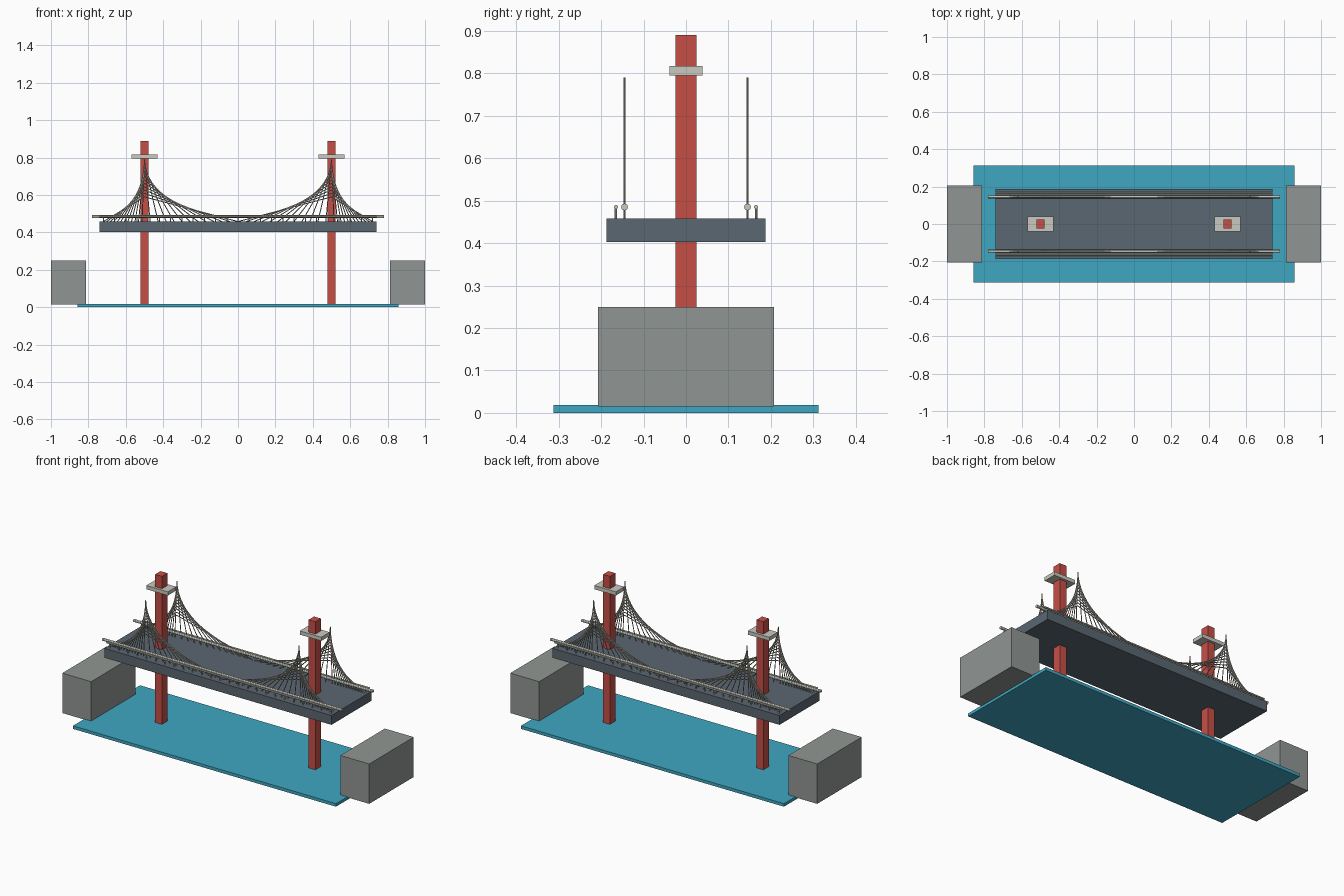
import bpy
from mathutils import Vector

old = bpy.data.objects.get("Cube")
if old:
    bpy.data.objects.remove(old, do_unlink=True)


def material(name, rgb):
    col = tuple((c / 255) ** 2.2 for c in rgb) + (1,)
    m = bpy.data.materials.new(name)
    m.use_nodes = True
    m.diffuse_color = col
    m.node_tree.nodes["Principled BSDF"].inputs["Base Color"].default_value = col
    return m


RED = material("tower red", (197, 80, 72))
WATER = material("water blue", (66, 166, 193))
STONE = material("abutment grey", (143, 149, 146))
ASPHALT = material("deck slate", (91, 103, 113))
PALE = material("pale concrete", (200, 200, 190))
STEEL = material("cable steel", (160, 158, 148))


def box(name, x, y, z, mat):
    """Box from (min, max) ranges."""
    rng = (x, y, z)
    bpy.ops.mesh.primitive_cube_add(size=1, location=[(a + b) / 2 for a, b in rng])
    ob = bpy.context.object
    ob.name = name
    ob.scale = [b - a for a, b in rng]
    ob.data.materials.append(mat)
    return ob


def rods(name, segments, radius, mat, sides=8):
    """One object holding a round rod for every pair of end points."""
    parts = []
    for a, b in segments:
        a, b = Vector(a), Vector(b)
        bpy.ops.mesh.primitive_cylinder_add(vertices=sides, radius=radius,
                                            depth=(b - a).length, location=(a + b) / 2)
        ob = bpy.context.object
        ob.rotation_euler = (b - a).to_track_quat('Z', 'Y').to_euler()
        parts.append(ob)
    bpy.ops.object.select_all(action='DESELECT')
    for ob in parts:
        ob.select_set(True)
    if len(parts) > 1:
        bpy.ops.object.join()
    ob = bpy.context.object
    ob.name = name
    ob.data.materials.append(mat)
    bpy.ops.object.shade_smooth_by_angle()
    return ob


DECK_TOP = 0.458
TOWER_X = 0.5

# Water and deck
box("water", (-0.857, 0.857), (-0.312, 0.312), (0, 0.018), WATER)
box("deck", (-0.74, 0.74), (-0.187, 0.187), (0.403, DECK_TOP), ASPHALT)

# Towers, caps and abutments at both ends
for s, side in ((1, "left"), (-1, "right")):
    cx = s * TOWER_X
    box(side + "_tower", (cx - 0.022, cx + 0.022), (-0.025, 0.025), (0.015, 0.89), RED)
    box(side + "_tower_cap", (cx - 0.07, cx + 0.07), (-0.039, 0.039), (0.795, 0.817), PALE)
    box(side + "_abutment", sorted((s * 0.812, s)), (-0.207, 0.207), (0.015, 0.25), STONE)

# Girder pipes, railings and cable fans on both edges
COUNT = 12
for s, side in ((-1, "front"), (1, "back")):
    y, ry = s * 0.145, s * 0.165
    rods(side + "_girder_pipe", [((-0.78, y, 0.485), (0.78, y, 0.485))], 0.008, PALE, 12)
    rods(side + "_handrail", [((-0.74, ry, 0.485), (0.74, ry, 0.485))], 0.005, PALE)
    posts = [-0.72 + i * 0.06 for i in range(25)]
    rods(side + "_railing_posts",
         [((x, ry, DECK_TOP), (x, ry, 0.485)) for x in posts], 0.003, PALE, 6)
    cables = []
    for t in (-1, 1):
        for i in range(COUNT):
            f = i / (COUNT - 1)
            top = (t * TOWER_X, y, 0.79 - 0.2 * f)
            for reach in (0.22, -0.5):
                foot = t * (TOWER_X + reach * (0.06 + 0.94 * f))
                cables.append((top, (foot, y, DECK_TOP)))
    rods(side + "_cables", cables, 0.0025, STEEL, 6)
